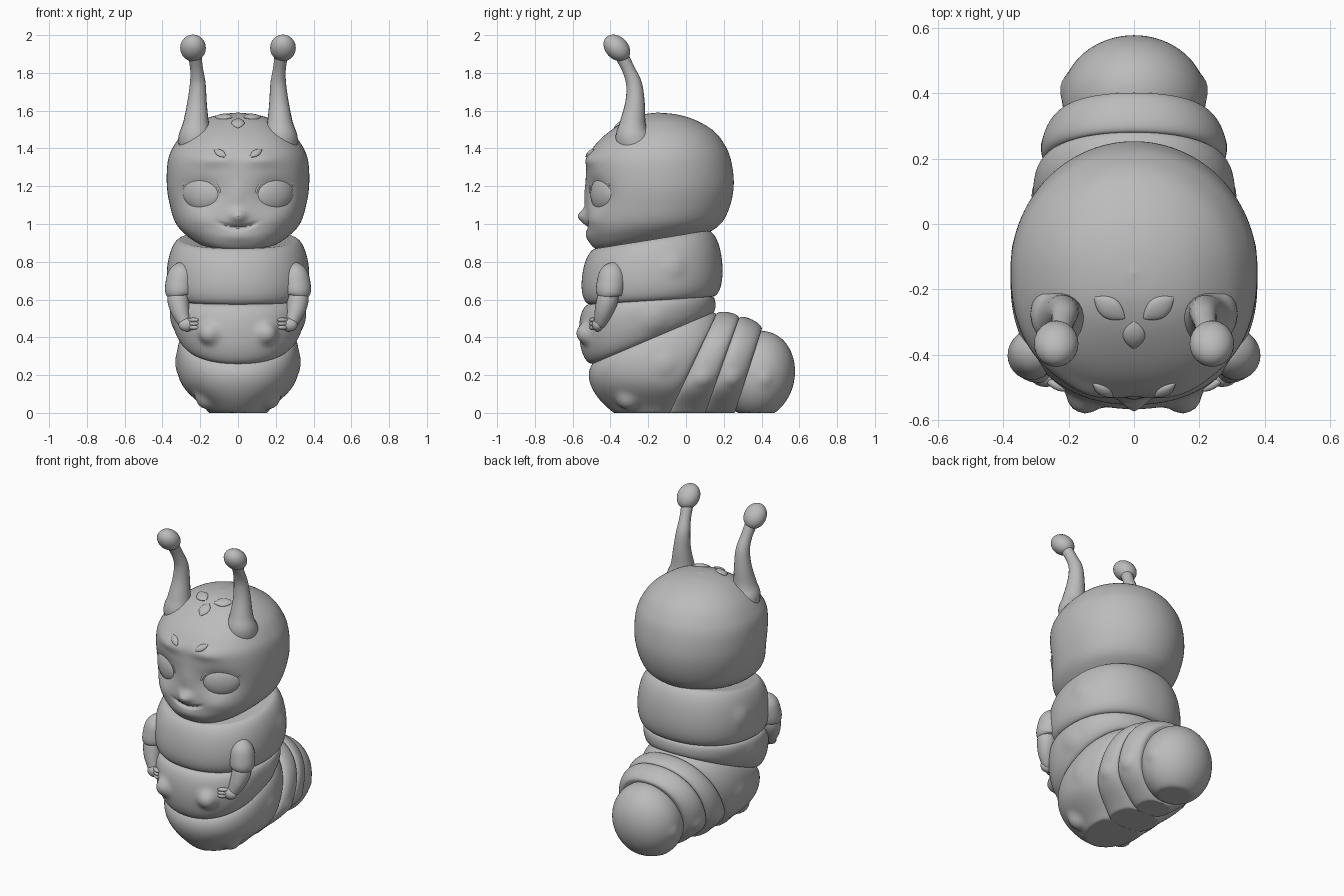
import bpy, bmesh, math
from mathutils import Vector, Matrix
from mathutils.bvhtree import BVHTree

if "Cube" in bpy.data.objects:
    bpy.data.objects.remove(bpy.data.objects["Cube"])

GREY = (0.5, 0.5, 0.5, 1)
clay = bpy.data.materials.new("plain grey")
clay.use_nodes = True
clay.diffuse_color = GREY
clay.node_tree.nodes["Principled BSDF"].inputs["Base Color"].default_value = GREY
parts = []


def finish(name, bm):
    """Rest on the floor, fix normals and create the object."""
    for v in bm.verts:
        v.co.z = max(v.co.z, 0)
    bmesh.ops.recalc_face_normals(bm, faces=bm.faces)
    me = bpy.data.meshes.new(name)
    bm.to_mesh(me)
    bm.free()
    me.materials.append(clay)
    ob = bpy.data.objects.new(name, me)
    bpy.context.collection.objects.link(ob)
    parts.append(ob)
    return ob


def loft(name, rings):
    """Skin a list of equal rings and cap both ends."""
    bm = bmesh.new()
    rows = [[bm.verts.new(p) for p in ring] for ring in rings]
    n = len(rows[0])
    for a, b in zip(rows, rows[1:]):
        for i in range(n):
            j = (i + 1) % n
            bm.faces.new((a[i], a[j], b[j], b[i]))
    bm.faces.new(rows[0][::-1])
    bm.faces.new(rows[-1])
    return finish(name, bm)


def spline(rows, steps):
    """Smooth curve through rows of any dimension."""
    p = [Vector(r) for r in rows]
    p = [p[0] * 2 - p[1]] + p + [p[-1] * 2 - p[-2]]
    out = []
    for a, b, c, d in zip(p, p[1:], p[2:], p[3:]):
        for k in range(steps):
            t = k / steps
            out.append((b * 2 + (c - a) * t + (a * 2 - b * 5 + c * 4 - d) * t ** 2
                        + (b * 3 - a - c * 3 + d) * t ** 3) / 2)
    return out + [p[-2]]


def tube(name, rows, sides=20, steps=6):
    """Tapered tube through (x, y, z, radius) rows."""
    pts = spline(rows, steps)
    pos = [q.to_3d() for q in pts]
    span = pos[-1] - pos[0]
    ref = Vector((0, 0, 0))
    ref[min(range(3), key=lambda i: abs(span[i]))] = 1
    rings = []
    for i, q in enumerate(pts):
        t = pos[min(i + 1, len(pos) - 1)] - pos[max(i - 1, 0)]
        u = t.cross(ref).normalized()
        v = t.cross(u).normalized()
        turn = [math.tau * k / sides for k in range(sides)]
        rings.append([pos[i] + (u * math.cos(a) + v * math.sin(a)) * q[3] for a in turn])
    return loft(name, rings)


def blob(name, radii, frame, point=0, seg=32):
    """Ellipsoid in a frame; point sharpens the two ends of its long axis."""
    bm = bmesh.new()
    bmesh.ops.create_uvsphere(bm, u_segments=seg, v_segments=seg // 2, radius=1)
    for v in bm.verts:
        x, y, z = v.co
        thin = max(1 - x * x, 0) ** point if point else 1
        v.co = frame @ Vector((x * radii[0], y * thin * radii[1], z * thin * radii[2]))
    return finish(name, bm)


def bell(d, spread):
    return math.exp(-(d / spread) ** 2)


def ring(front, back, width, n_front=2.2, n_back=2.2, count=120):
    """Rounded cross-section between two (y, z) points, symmetric in x."""
    mid, half = (front + back) / 2, (front - back) / 2
    out = []
    for i in range(count):
        a = math.tau * i / count
        c, s = math.cos(a), math.sin(a)
        e = 2 / (n_front if c > 0 else n_back)
        q = mid + half * math.copysign(abs(c) ** e, c)
        # Sides tuck in towards the floor
        tuck = 1 - .28 * bell(max(q.y, 0), .1)
        out.append(Vector((width * tuck * math.copysign(abs(s) ** e, s), q.x, q.y)))
    return out


def tree_of(obs):
    verts, polys = [], []
    for ob in obs:
        base = len(verts)
        verts += [v.co.copy() for v in ob.data.vertices]
        polys += [[base + i for i in f.vertices] for f in ob.data.polygons]
    return BVHTree.FromPolygons(verts, polys)


def surface(tree, origin, direction, along, sink=0):
    """Frame on a surface: local x runs along, local y points outward."""
    d = Vector(direction)
    loc, n, _, _ = tree.ray_cast(Vector(origin), d)
    if n.dot(d) > 0:
        n = -n
    x = Vector(along)
    x = (x - n * x.dot(n)).normalized()
    m = Matrix((x, n, x.cross(n))).transposed().to_4x4()
    return Matrix.Translation(loc - n * sink) @ m


# Body segments, swelling between crease outlines: front y, z, back y, z, half width
creases = [(-.47, .87, .11, .965, .3), (-.51, .575, .14, .615, .33),
           (-.495, .26, .14, .53, .29), (-.1, -.03, .16, .52, .275),
           (.1, 0, .28, .5, .26), (.26, .01, .4, .44, .212)]
names = ["chest", "belly", "base", "rear_front", "rear_back"]


def swell(a, b, inner, t, amount):
    d = b - a
    out = Vector((d.y, -d.x))
    if out.dot((a + b) / 2 - inner) < 0:
        out = -out
    return a.lerp(b, t) + out * amount


segments = []
for name, a, b in zip(names, creases, creases[1:]):
    fa, ba, fb, bb = (Vector(p) for p in (a[:2], a[2:4], b[:2], b[2:4]))
    inner = (fa + ba + fb + bb) / 4
    k = .29 if name == "base" else .2
    wide = .06 if name == "chest" else .04
    rings = []
    for i in range(37):
        t = (1 - math.cos(math.pi * i / 36)) / 2
        puff = (1 - abs(2 * t - 1) ** 2.1) ** (1 / 2.1)
        rings.append(ring(swell(fa, fb, inner, t, k * puff), swell(ba, bb, inner, t, .19 * puff),
                          a[4] + (b[4] - a[4]) * t + wide * puff))
    segments.append(loft(name, rings))
tail_frame = Matrix.Translation((0, .385, .2)) @ Matrix.Rotation(math.radians(-12), 4, 'X')
segments.append(blob("tail", (.22, .19, .235), tail_frame, seg=72))

# Soft spots raised out of the flanks (y, z, radius), the belly and the feet
body = tree_of(segments)
spots = []
for s in (1, -1):
    for y, z, r in [(-.06, .78, .055), (-.17, .49, .06), (-.11, .26, .055),
                    (.09, .18, .04), (.25, .18, .04), (.42, .18, .036)]:
        spots.append((surface(body, (s * 2, y, z), (-s, 0, 0), (0, 1, 0)).translation, r, .009))
    for x, z, r, h in ((.155, .42, .05, .04), (.18, .06, .05, .03)):
        spots.append((surface(body, (s * x, -2, z), (0, 1, 0), (1, 0, 0)).translation, r, h))
for ob in segments:
    for v, n in [(v, v.normal.copy()) for v in ob.data.vertices]:
        for loc, r, h in spots:
            near = (v.co - loc).length / r
            if near < 2:
                v.co += n * h * math.exp(-near ** 3)
        v.co.z = max(v.co.z, 0)

# Head: stacked outlines, then the face is pressed in and pulled out
outline = [(-.42, .855, .03, .91, .11), (-.485, .872, .1, .945, .215), (-.52, .93, .16, .98, .287),
           (-.528, 1, .205, 1.03, .335), (-.53, 1.1, .24, 1.12, .363), (-.53, 1.2, .253, 1.22, .377),
           (-.525, 1.33, .24, 1.33, .372), (-.495, 1.4, .21, 1.41, .345),
           (-.43, 1.47, .15, 1.49, .29), (-.33, 1.54, .05, 1.55, .2),
           (-.24, 1.577, -.05, 1.58, .1), (-.151, 1.59, -.149, 1.59, .001)]
head = loft("head", [ring(Vector(r[:2]), Vector(r[2:4]), r[4], 2.35, 2, 160)
                     for r in spline(outline, 14)])
# x, z, spread x, spread z, push
sculpt = [(0, 1.04, .042, .036, -.043), (0, 1.15, .035, .07, -.008), (.2, 1.16, .1, .075, .042),
          (.13, 1.34, .1, .035, -.016), (.2, 1.02, .07, .05, -.01), (0, .93, .09, .03, -.008)]
for v in head.data.vertices:
    x, y, z = v.co
    if y < -.2:
        for cx, cz, sx, sz, push in sculpt:
            v.co.y += push * bell(abs(x) - cx, sx) * bell(z - cz, sz)
        smile = .98 + 2.6 * x * x
        v.co.y += .016 * bell(z - smile, .011) * math.exp(-(x / .1) ** 6)
skull = tree_of([head])

AHEAD, DOWN = (0, 1, 0), (0, 0, -1)
blob("crown_mark_centre", (.05, .014, .034), surface(skull, (0, -.34, 3), DOWN, AHEAD), .5)
for side, s in (("left", 1), ("right", -1)):
    # Eyes with lids and a lash
    eye = surface(skull, (s * .195, -2, 1.16), AHEAD, (s, 0, .14), .016)
    blob(side + "_eye", (.12, .052, .098), eye, .1)
    up = math.copysign(1, (eye.to_3x3() @ Vector((0, 0, 1))).z)
    lid = []
    for deg in range(15, 166, 15):
        a = math.radians(deg)
        p = eye @ Vector((.118 * math.cos(a), .02, up * .093 * math.sin(a)))
        lid.append((*p, .003 + .008 * math.sin(a)))
    tube(side + "_upper_lid", lid, 10, 3)
    root = Vector(lid[1][:3])
    tip = root + Vector((s * .022, .014, .012))
    tube(side + "_lash", [(*root, .006), (*root.lerp(tip, .5), .005), (*tip, .001)], 8, 3)

    # Leaf-shaped marks
    blob(side + "_brow_mark", (.044, .013, .02),
         surface(skull, (s * .095, -2, 1.375), AHEAD, (s, 0, 1.1)), .5)
    blob(side + "_crown_mark", (.058, .014, .034),
         surface(skull, (s * .075, -.257, 3), DOWN, (s, .72, 0)), .5)

    # Antenna
    tube(side + "_antenna", [(s * .21, -.25, 1.38, .1), (s * .223, -.281, 1.46, .094),
                             (s * .222, -.282, 1.53, .07), (s * .217, -.27, 1.64, .052),
                             (s * .213, -.275, 1.74, .042), (s * .219, -.305, 1.82, .034),
                             (s * .23, -.345, 1.9, .036)])
    knob = Matrix.Translation((s * .238, -.366, 1.932)) @ Matrix.Rotation(math.radians(45), 4, 'X')
    blob(side + "_antenna_knob", (.068, .06, .08), knob)

    # Arm, hand and fingers
    tube(side + "_sleeve", [(s * .285, -.38, .79, .012), (s * .29, -.382, .777, .042),
                            (s * .3, -.39, .735, .07), (s * .309, -.398, .675, .076),
                            (s * .315, -.407, .63, .07), (s * .315, -.408, .617, .05)], 28)
    tube(side + "_forearm", [(s * .318, -.405, .66, .05), (s * .317, -.416, .6, .057),
                             (s * .306, -.434, .54, .05), (s * .286, -.452, .485, .036),
                             (s * .27, -.465, .465, .028)])
    blob(side + "_hand", (.045, .03, .036), Matrix.Translation((s * .27, -.468, .467)))
    for i, z in enumerate((.492, .472, .452)):
        grip = Matrix.Translation((s * .238, -.492, z)) @ Matrix.Rotation(s * .5, 4, 'Z')
        blob(f"{side}_finger_{i + 1}", (.034, .014, .012), grip, seg=16)

# Smooth shading with the sharp edges kept
bpy.ops.object.select_all(action='DESELECT')
for ob in parts:
    ob.select_set(True)
bpy.context.view_layer.objects.active = head
bpy.ops.object.shade_smooth_by_angle(angle=math.radians(45))
